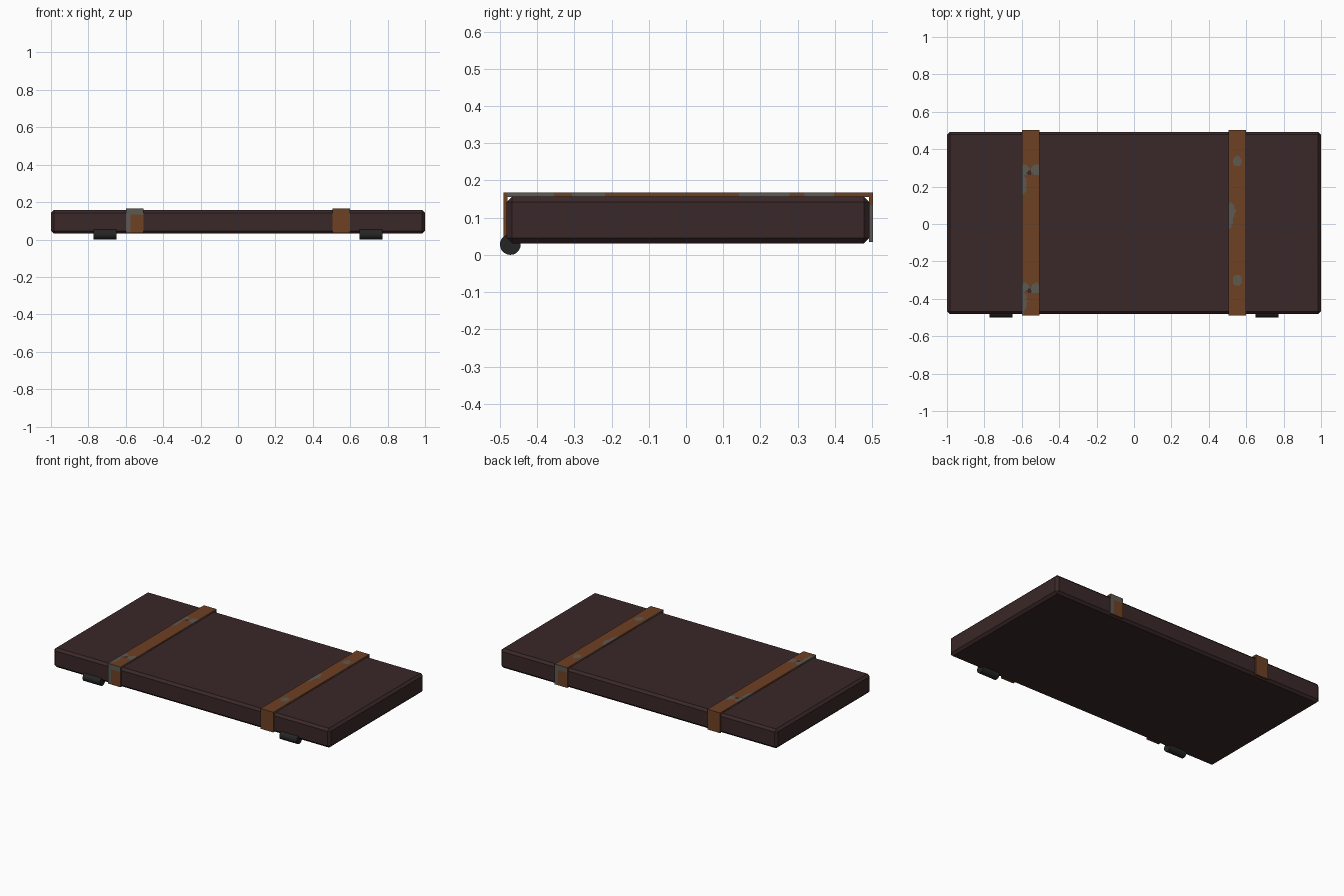
import bpy, bmesh, math

if "Cube" in bpy.data.objects:
    bpy.data.objects.remove(bpy.data.objects["Cube"])


def material(name, rgb):
    m = bpy.data.materials.new(name)
    m.diffuse_color = (*rgb, 1)
    m.use_nodes = True
    m.node_tree.nodes["Principled BSDF"].inputs["Base Color"].default_value = m.diffuse_color
    return m


wood = material("dark wood", (0.042, 0.0205, 0.0212))
rust = material("rust", (0.156, 0.052, 0.0175))
steel = material("worn steel", (0.110, 0.100, 0.084))
iron = material("black iron", (0.0185, 0.0185, 0.0185))


def finish(bm, name, mats):
    bmesh.ops.recalc_face_normals(bm, faces=bm.faces)
    me = bpy.data.meshes.new(name)
    bm.to_mesh(me)
    bm.free()
    for m in mats:
        me.materials.append(m)
    ob = bpy.data.objects.new(name, me)
    bpy.context.collection.objects.link(ob)
    return ob


# Lid slab with chamfered edges
Y0, Y1, Z0, Z1 = -0.482, 0.493, 0.031, 0.157
bm = bmesh.new()
bmesh.ops.create_cube(bm, size=1)
for v in bm.verts:
    v.co.x *= 2
    v.co.y = Y0 if v.co.y < 0 else Y1
    v.co.z = Z0 if v.co.z < 0 else Z1
bmesh.ops.bevel(bm, geom=bm.edges[:], offset=0.015, segments=1, affect='EDGES')
finish(bm, "lid", [wood])

# Hinge barrels along the front lower edge
for side, label in ((-1, "left"), (1, "right")):
    bpy.ops.mesh.primitive_cylinder_add(vertices=20, radius=0.028, depth=0.125,
                                        location=(side * 0.711, -0.472, 0.028),
                                        rotation=(0, math.pi / 2, 0))
    ob = bpy.context.object
    ob.name = label + "_hinge"
    ob.data.materials.append(iron)
    bpy.ops.object.shade_smooth_by_angle(angle=math.radians(30))

# Worn spots on the strap tops: offset across strap, y, radius across, radius along
SPOTS = {
    -1: [(-0.030, 0.290, 0.022, 0.025), (0.030, 0.290, 0.028, 0.028),
         (-0.045, 0.210, 0.024, 0.050), (-0.045, 0.290, 0.015, 0.025),
         (-0.030, -0.340, 0.022, 0.025), (0.030, -0.345, 0.028, 0.028),
         (-0.045, -0.415, 0.026, 0.050), (-0.045, -0.420, 0.012, 0.100)],
    1: [(0.000, 0.335, 0.025, 0.028), (-0.035, 0.070, 0.024, 0.045),
        (-0.045, 0.030, 0.024, 0.055), (0.000, -0.300, 0.025, 0.030)],
}
HOLES = [(-0.009, 0.275), (-0.009, -0.358)]
EDGE_WEAR = [(-0.48, -0.35), (-0.31, -0.22), (0.145, 0.28), (0.32, 0.40)]


def strap_colour(side, u, y, z, n):
    """0 rust, 1 steel, 2 wood showing through"""
    if abs(n.x) > 0.9 and z > 0.13:
        return int(any(a < y < b for a, b in EDGE_WEAR))
    if abs(n.z) > 0.9:
        if side < 0 and any(math.hypot(u - a, y - b) < 0.012 for a, b in HOLES):
            return 2
        return int(any(((u - a) / ra) ** 2 + ((y - b) / rb) ** 2 < 1
                       for a, b, ra, rb in SPOTS[side]))
    if y * side > 0:   # worn end: front of left strap, back of right strap
        return int(u * side > 0.021 or z > 0.133)
    return 0


def strap(side, label):
    cx, half, n, t = side * 0.552, 0.046, 12, 0.011
    y0, y1, z0, z1 = -0.490, 0.502, 0.035, 0.167
    up = [z0 + (z1 - z0) * i / 12 for i in range(12)]
    path = [(y0, z) for z in up]
    path += [(y0 + (y1 - y0) * i / 124, z1) for i in range(125)]
    path += [(y1, z) for z in reversed(up)]
    bm = bmesh.new()
    rings = []
    for y, z in path:
        iy, iz = min(max(y, y0 + t), y1 - t), min(z, z1 - t)
        ring = [bm.verts.new((cx - half + 2 * half * j / n, y, z)) for j in range(n + 1)]
        ring += [bm.verts.new((cx + half, iy, iz)), bm.verts.new((cx - half, iy, iz))]
        rings.append(ring)
    for a, b in zip(rings, rings[1:]):
        for j in range(len(a)):
            k = (j + 1) % len(a)
            bm.faces.new((a[j], a[k], b[k], b[j]))
    bm.faces.new(rings[0])
    bm.faces.new(rings[-1])
    bmesh.ops.remove_doubles(bm, verts=bm.verts, dist=0.0005)
    bmesh.ops.recalc_face_normals(bm, faces=bm.faces)
    for f in bm.faces:
        c = f.calc_center_median()
        f.material_index = strap_colour(side, c.x - cx, c.y, c.z, f.normal)
    finish(bm, label + "_strap", [rust, steel, wood])


# Metal straps wrapped over the lid
strap(-1, "left")
strap(1, "right")
